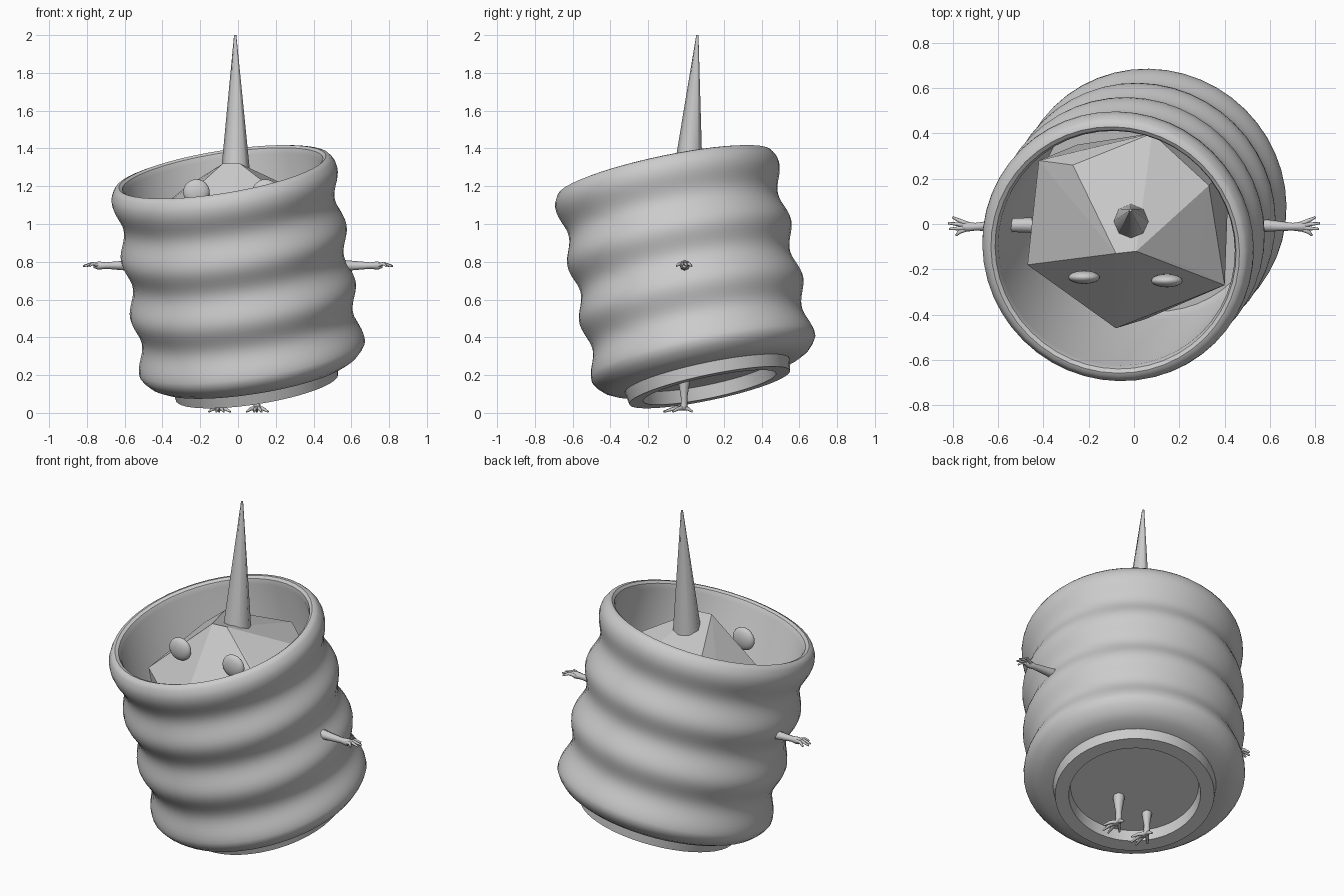
import bpy, bmesh, math
from mathutils import Vector, Matrix

if "Cube" in bpy.data.objects:
    bpy.data.objects.remove(bpy.data.objects["Cube"])

grey = bpy.data.materials.new("plain_grey")
grey.diffuse_color = (0.6, 0.6, 0.6, 1)
grey.use_nodes = True
grey.node_tree.nodes["Principled BSDF"].inputs["Base Color"].default_value = grey.diffuse_color


def finish(name, bm, smooth=None):
    """Turn a bmesh into a named object, optionally smooth."""
    bmesh.ops.recalc_face_normals(bm, faces=bm.faces)
    me = bpy.data.meshes.new(name)
    bm.to_mesh(me)
    bm.free()
    ob = bpy.data.objects.new(name, me)
    bpy.context.collection.objects.link(ob)
    me.materials.append(grey)
    if smooth:
        select(ob)
        bpy.ops.object.shade_smooth_by_angle(angle=math.radians(smooth))
    return ob


def select(ob):
    bpy.ops.object.select_all(action='DESELECT')
    ob.select_set(True)
    bpy.context.view_layer.objects.active = ob


def limb(name, strands):
    """Tapered tubes; each strand is a list of (x, y, z, radius)."""
    cu = bpy.data.curves.new(name, 'CURVE')
    cu.dimensions = '3D'
    cu.bevel_depth = 1.0
    cu.bevel_resolution = 2
    cu.use_fill_caps = True
    for pts in strands:
        sp = cu.splines.new('POLY')
        sp.points.add(len(pts) - 1)
        for p, (x, y, z, r) in zip(sp.points, pts):
            p.co = (x, y, z, 1)
            p.radius = r
    ob = bpy.data.objects.new(name, cu)
    bpy.context.collection.objects.link(ob)
    cu.materials.append(grey)
    select(ob)
    bpy.ops.object.convert(target='MESH')
    bpy.ops.object.shade_smooth_by_angle(angle=math.radians(50))


# Wavy tilted cup: lathe profile of (radius, height along axis)
profile = [(0, .07), (.35, .07), (.36, 0), (.435, 0), (.445, .065),
           (.51, .072), (.555, .095), (.585, .125)]
for i in range(41):
    t = .155 + i * .0245
    profile.append((.585 + .02 * math.cos(2 * math.pi * (t - .17) / .31), t))
profile += [(.587, 1.16), (.575, 1.175), (.555, 1.18), (.538, 1.17),
            (.528, 1.14), (.528, .15), (.50, .105), (0, .105)]
bm = bmesh.new()
verts = [bm.verts.new((r, 0, t)) for r, t in profile]
edges = [bm.edges.new(pair) for pair in zip(verts, verts[1:])]
bmesh.ops.spin(bm, geom=verts + edges, cent=(0, 0, 0), axis=(0, 0, 1),
               angle=2 * math.pi, steps=48, use_merge=True)
bmesh.ops.remove_doubles(bm, verts=bm.verts, dist=1e-4)
axis = Vector((-.155, -.203, .967)).normalized()
tilt = Vector((0, 0, 1)).rotation_difference(axis).to_matrix().to_4x4()
bm.transform(Matrix.Translation((.10, .125, .135)) @ tilt)
finish("wavy_cup", bm, 40)

# Faceted body sitting in the cup
bm = bmesh.new()
for co in [(-.08, -.13, 1.32), (.01, -.12, 1.32), (.33, .17, 1.17), (.28, -.20, 1.12),
           (.40, -.27, 1.02), (-.08, -.46, .87), (-.47, -.18, .97), (-.42, .28, 1.08),
           (-.27, .26, 1.2), (.08, .40, 1.17), (.42, .25, .75), (.05, -.42, .55),
           (-.35, -.2, .5), (-.25, .35, .6), (.3, -.15, .4), (.15, .3, .35)]:
    bm.verts.new(co)
res = bmesh.ops.convex_hull(bm, input=bm.verts)
loose = [v for v in bm.verts if not v.link_faces]
bmesh.ops.delete(bm, geom=loose, context='VERTS')
finish("faceted_body", bm)

# Horn
base, tip = Vector((-.013, .01, 1.26)), Vector((-.015, .06, 2.0))
d = tip - base
bm = bmesh.new()
bmesh.ops.create_cone(bm, cap_ends=True, segments=8, radius1=.078, radius2=.006, depth=d.length)
rot = Vector((0, 0, 1)).rotation_difference(d).to_matrix().to_4x4()
bm.transform(Matrix.Translation((base + tip) / 2) @ rot)
finish("horn", bm, 50)

# Eyes, flattened against the front slope
for side, x, y in (("left", -.22, -.235), ("right", .145, -.25)):
    bm = bmesh.new()
    bmesh.ops.create_uvsphere(bm, u_segments=20, v_segments=12, radius=.07)
    bm.transform(Matrix.Translation((x, y, 1.17)) @ Matrix.Diagonal((1, .42, .95, 1)))
    finish(side + "_eye", bm, 60)

for side, s in (("left", -1), ("right", 1)):
    # Arm with a spread four-fingered hand
    z = .78
    strands = [[(s * .45, -.005, z, .034), (s * .55, -.005, z, .03), (s * .70, -.012, z, .017),
                (s * .74, -.012, z, .022), (s * .765, -.01, z, .012)]]
    for y0, y1, x1 in ((.0, .03, .80), (-.008, .004, .82), (-.016, -.022, .815), (-.02, -.05, .785)):
        strands.append([(s * .735, y0, z, .011), (s * .77, (y0 + y1) / 2, z + .01, .009),
                        (s * x1, y1, z - .003, .005)])
    limb(side + "_arm", strands)

    # Leg with a clawed foot
    x = s * .10 + .0
    strands = [[(x, -.01, .24, .038), (x, -.01, .16, .030), (x, -.01, .08, .017),
                (x, -.01, .04, .018), (x, -.02, .02, .018)]]
    for dx, y1 in ((-.055, -.07), (-.015, -.12), (.025, -.115), (.06, -.07), (.0, .035)):
        strands.append([(x, -.015, .026, .013), (x + dx * .55, (y1 - .015) / 2, .022, .010),
                        (x + dx, y1, .006, .005)])
    limb(side + "_leg", strands)
